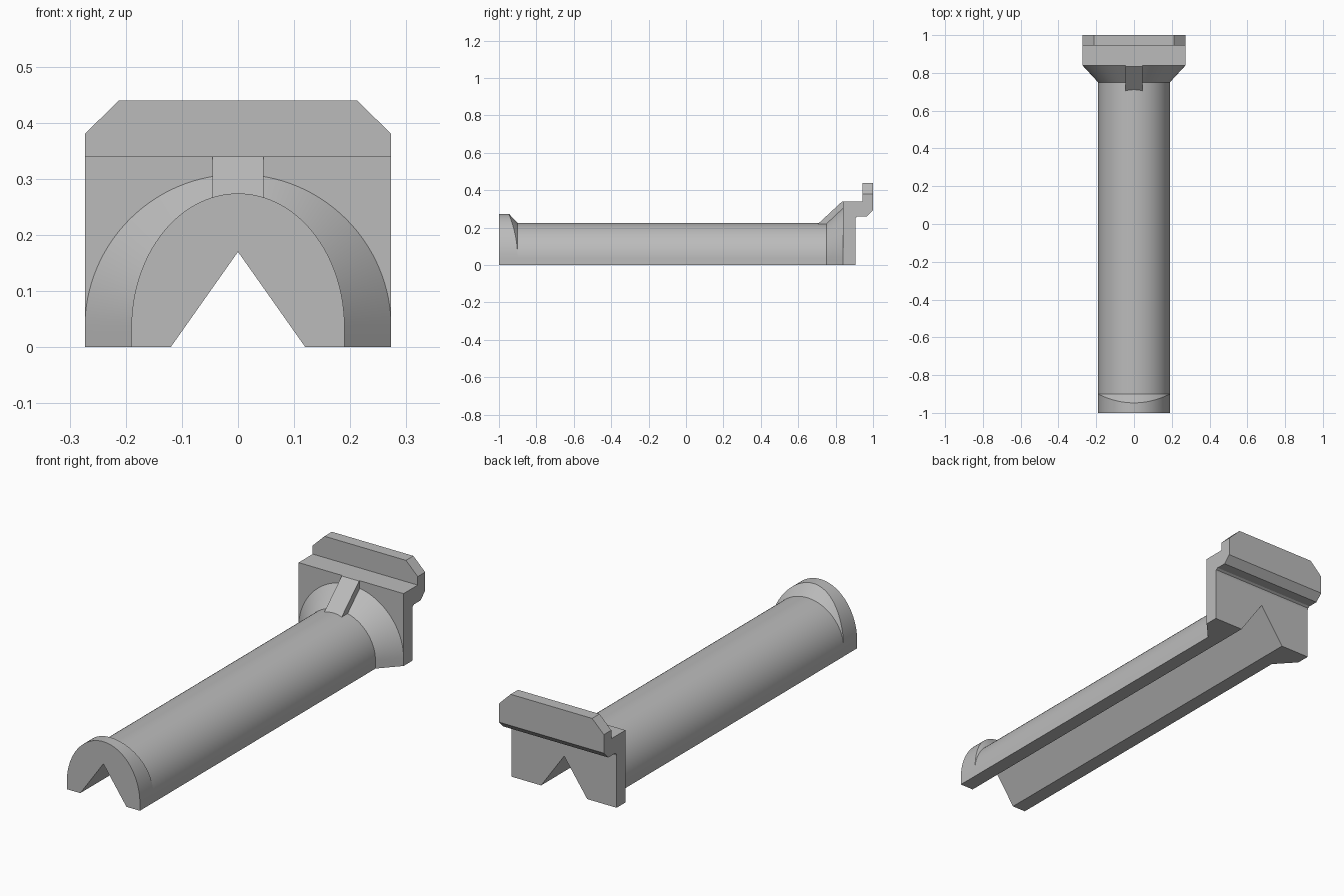
import bpy, bmesh, math
from mathutils import Vector

cube = bpy.data.objects.get("Cube")
if cube:
    bpy.data.objects.remove(cube, do_unlink=True)

grey = bpy.data.materials.new("plain grey")
grey.use_nodes = True
grey.diffuse_color = (0.5, 0.5, 0.5, 1)
grey.node_tree.nodes["Principled BSDF"].inputs["Base Color"].default_value = (0.5, 0.5, 0.5, 1)

HALF_W = 0.273                      # half width of the end plate
GROOVE = [(-0.12, 0), (0, 0.17), (0.12, 0)]
STEPS = 64


def finish(bm, name):
    bmesh.ops.remove_doubles(bm, verts=bm.verts, dist=1e-5)
    bmesh.ops.recalc_face_normals(bm, faces=bm.faces)
    mesh = bpy.data.meshes.new(name)
    bm.to_mesh(mesh)
    bm.free()
    mesh.materials.append(grey)
    ob = bpy.data.objects.new(name, mesh)
    bpy.context.collection.objects.link(ob)
    return ob


def prism(points, offset):
    """Extrude a closed outline of 3D points by an offset."""
    bm = bmesh.new()
    face = bm.faces.new([bm.verts.new(p) for p in points])
    ext = bmesh.ops.extrude_face_region(bm, geom=[face], use_keep_orig=True)
    moved = [v for v in ext["geom"] if isinstance(v, bmesh.types.BMVert)]
    bmesh.ops.translate(bm, verts=moved, vec=offset)
    bmesh.ops.recalc_face_normals(bm, faces=bm.faces)
    return bm


def side_prism(profile, half):
    return prism([(-half, y, z) for y, z in profile], (2 * half, 0, 0))


def section(y, rx, rz, slant=0.0):
    """Arched section with short upright sides and a V groove beneath."""
    pts = [(rx, y, 0)]
    for i in range(STEPS + 1):
        a = math.pi * i / STEPS
        s = math.sin(a)
        pts.append((rx * math.cos(a), y - slant * s * s, 0.035 + rz * s))
    pts.append((-rx, y, 0))
    return pts + [(x, y, z) for x, z in GROOVE]


# Grooved rod with a raised front lip and a flared rear collar
bm = bmesh.new()
rings = [[bm.verts.new(p) for p in ring] for ring in (
    section(-1.0, 0.19, 0.239),
    section(-0.9, 0.19, 0.239, 0.047),
    section(-0.9, 0.19, 0.19),
    section(0.75, 0.19, 0.19),
    section(0.84, HALF_W, HALF_W))]
for a, b in zip(rings, rings[1:]):
    for i in range(len(a)):
        j = (i + 1) % len(a)
        bm.faces.new((a[i], a[j], b[j], b[i]))
bm.faces.new(rings[0])
bmesh.ops.dissolve_degenerate(bm, dist=1e-5, edges=bm.edges)
rod = finish(bm, "grooved_rod")
bpy.context.view_layer.objects.active = rod
rod.select_set(True)
bpy.ops.object.shade_smooth_by_angle(angle=math.radians(25))

# End plate, with the groove running through it
outline = [(HALF_W, 0), (HALF_W, 0.34), (-HALF_W, 0.34), (-HALF_W, 0)] + GROOVE
finish(prism([(x, 0.84, z) for x, z in outline], (0, 0.065, 0)), "end_plate")

# Stepped hook behind the plate, with its top corners cut off
hook = side_prism([(0.905, 0.34), (0.905, 0.245), (0.908, 0.254), (0.918, 0.26),
                   (0.967, 0.26), (1.0, 0.293), (1.0, 0.44), (0.945, 0.44),
                   (0.945, 0.34)], HALF_W)
for side in (-1, 1):
    cut = bmesh.ops.bisect_plane(
        hook, geom=hook.verts[:] + hook.edges[:] + hook.faces[:],
        plane_co=Vector((side * HALF_W, 0, 0.38)),
        plane_no=Vector((side * 0.06, 0, 0.061)), clear_outer=True)
    rim = [e for e in cut["geom_cut"] if isinstance(e, bmesh.types.BMEdge)]
    bmesh.ops.holes_fill(hook, edges=rim)
finish(hook, "top_hook")

# Sloping rib joining rod and plate
finish(side_prism([(0.705, 0.2195), (0.835, 0.34), (0.84, 0.34), (0.84, 0.2)], 0.045),
       "support_rib")
